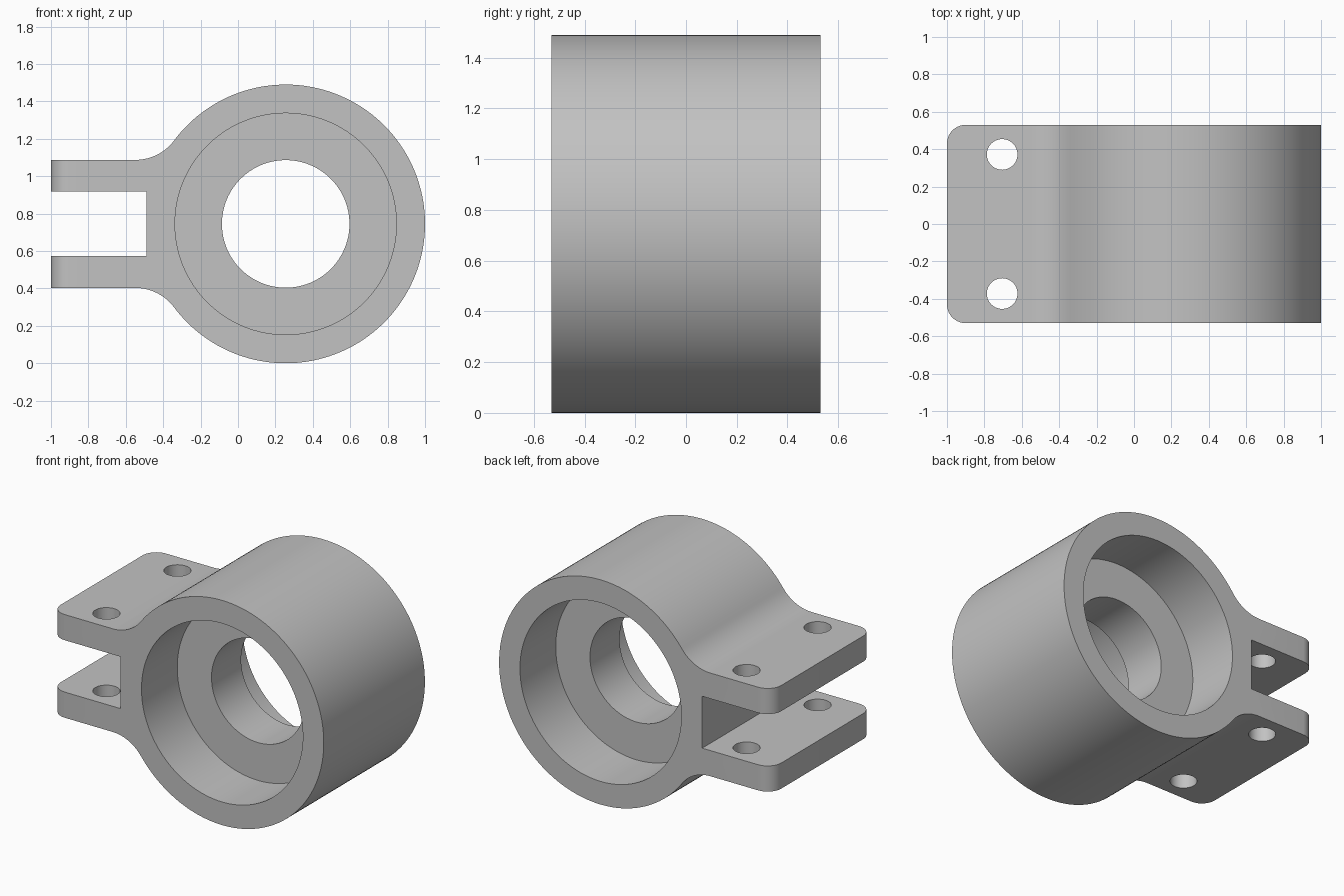
import bpy
import bmesh
from math import atan2, cos, sin, pi, radians
from mathutils import Matrix

cube = bpy.data.objects.get("Cube")
if cube:
    bpy.data.objects.remove(cube, do_unlink=True)

# Main dimensions
CX, R = 0.255, 0.745            # ring centre in x; outer radius is also its centre height
HALF = 0.53                     # half width in y
EAR_OUT, EAR_IN = 0.342, 0.172  # ear faces, measured from the mid height
SLOT_X, END_X, FILLET_X = -0.49, -1.0, -0.55

grey = bpy.data.materials.new("plain grey")
grey.use_nodes = True
COLOR = (0.54, 0.54, 0.54, 1)
grey.diffuse_color = COLOR
grey.node_tree.nodes["Principled BSDF"].inputs["Base Color"].default_value = COLOR


def arc(cx, cz, r, a0, a1, n):
    angles = [a0 + (a1 - a0) * i / n for i in range(n + 1)]
    return [(cx + r * cos(a), cz + r * sin(a)) for a in angles]


def to_object(bm, name):
    bmesh.ops.recalc_face_normals(bm, faces=bm.faces)
    mesh = bpy.data.meshes.new(name)
    bm.to_mesh(mesh)
    bm.free()
    mesh.materials.append(grey)
    obj = bpy.data.objects.new(name, mesh)
    bpy.context.collection.objects.link(obj)
    return obj


def cylinder(name, loc, r, depth, axis, n):
    bm = bmesh.new()
    turn = Matrix.Rotation(pi / 2, 4, 'X') if axis == 'Y' else Matrix()
    bmesh.ops.create_cone(bm, cap_ends=True, segments=n, radius1=r, radius2=r,
                          depth=depth, matrix=Matrix.Translation(loc) @ turn)
    return to_object(bm, name)


# Outline: ring arc, blend fillet, then the upper ear; the lower side mirrors it
dx = CX - FILLET_X
fr = (dx**2 + EAR_OUT**2 - R**2) / (2 * (R - EAR_OUT))
tangent = atan2(EAR_OUT + fr, -dx)
upper = arc(CX, 0, R, 0, tangent, 64)
upper += arc(FILLET_X, EAR_OUT + fr, fr, tangent - pi, -pi / 2, 14)[1:]
upper += [(END_X, EAR_OUT), (END_X, EAR_IN), (SLOT_X, EAR_IN)]
outline = upper + [(x, -z) for x, z in reversed(upper[1:])]

# Clamp body, extruded along y, with rounded ear corners
bm = bmesh.new()
face = bm.faces.new([bm.verts.new((x, -HALF, z + R)) for x, z in outline])
ext = bmesh.ops.extrude_face_region(bm, geom=[face])
bmesh.ops.translate(bm, vec=(0, 2 * HALF, 0),
                    verts=[v for v in ext["geom"] if isinstance(v, bmesh.types.BMVert)])
corners = [e for e in bm.edges
           if all(abs(v.co.x - END_X) < 1e-4 for v in e.verts)
           and abs(e.verts[0].co.y - e.verts[1].co.y) < 1e-4]
bmesh.ops.bevel(bm, geom=corners, offset=0.1, segments=10, profile=0.5, affect='EDGES')
body = to_object(bm, "clamp_body")

# Through hole, a counterbore on each side, and the bolt holes
cutters = [cylinder("through_hole", (CX, 0, R), 0.341, 3, 'Y', 96)]
for side in (-1, 1):
    cutters.append(cylinder("counterbore", (CX, side * (0.155 + 0.5), R), 0.592, 1, 'Y', 128))
    cutters.append(cylinder("bolt_hole", (-0.705, side * 0.372, R), 0.082, 2, 'Z', 40))
for cutter in cutters:
    cutter.hide_render = True
    mod = body.modifiers.new(cutter.name, 'BOOLEAN')
    mod.operation = 'DIFFERENCE'
    mod.solver = 'EXACT'
    mod.object = cutter

# Bake the cuts and drop the cutters
bpy.context.view_layer.update()
evaluated = body.evaluated_get(bpy.context.evaluated_depsgraph_get())
baked = bpy.data.meshes.new_from_object(evaluated)
body.modifiers.clear()
body.data = baked
for cutter in cutters:
    bpy.data.objects.remove(cutter, do_unlink=True)

# Smooth the curved walls, keep the rims sharp
for obj in bpy.context.selected_objects:
    obj.select_set(False)
body.select_set(True)
bpy.context.view_layer.objects.active = body
bpy.ops.object.shade_smooth_by_angle(angle=radians(30))
